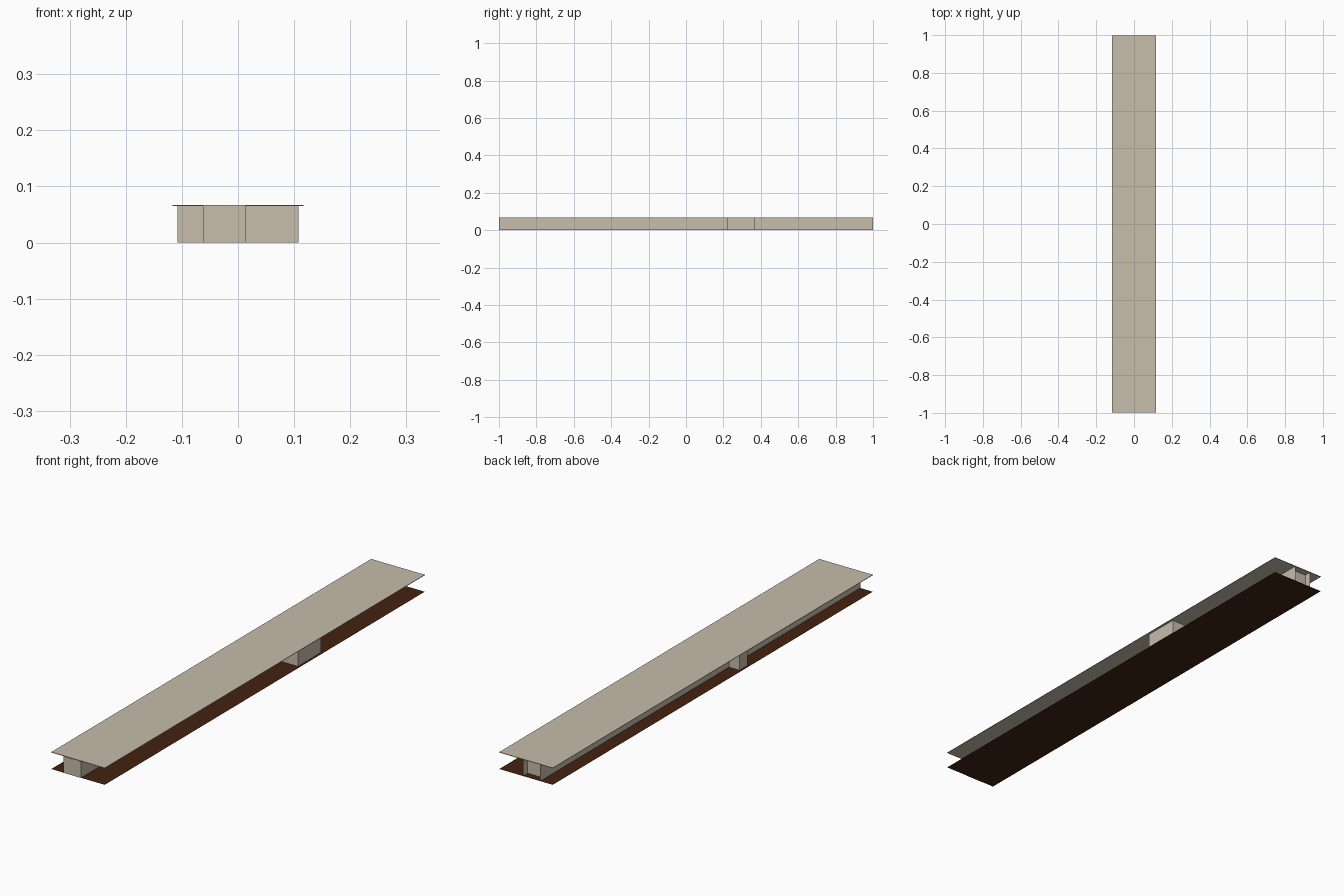
import bpy, bmesh

if "Cube" in bpy.data.objects:
    bpy.data.objects.remove(bpy.data.objects["Cube"])

HALF_W, WALL_H, ROOF_T = 0.117, 0.065, 0.002


def material(name, rgb):
    m = bpy.data.materials.new(name)
    m.diffuse_color = (*rgb, 1)
    m.use_nodes = True
    m.node_tree.nodes["Principled BSDF"].inputs["Base Color"].default_value = m.diffuse_color
    return m


BEIGE = material("warm beige", (0.57, 0.51, 0.41))
BROWN = material("dark brown", (0.056, 0.016, 0.006))


def finish(name, bm, mat):
    me = bpy.data.meshes.new(name)
    bm.to_mesh(me)
    bm.free()
    me.materials.append(mat)
    ob = bpy.data.objects.new(name, me)
    bpy.context.collection.objects.link(ob)
    return ob


def wall_strip(name, path, height, mat):
    """Upright sheet wall following a floor-plan path."""
    bm = bmesh.new()
    low = [bm.verts.new((x, y, 0)) for x, y in path]
    high = [bm.verts.new((x, y, height)) for x, y in path]
    for i in range(len(path) - 1):
        bm.faces.new((low[i], low[i + 1], high[i + 1], high[i]))
    return finish(name, bm, mat)


# Floor sheet
bm = bmesh.new()
bm.faces.new([bm.verts.new((x * HALF_W, y * 0.999, 0))
              for x, y in ((-1, -1), (1, -1), (1, 1), (-1, 1))])
finish("floor", bm, BROWN)

# Thin overhanging roof
bm = bmesh.new()
bmesh.ops.create_cube(bm, size=1)
for v in bm.verts:
    v.co.x *= 2 * HALF_W
    v.co.y *= 1.998
    v.co.z = v.co.z * ROOF_T + WALL_H + ROOF_T / 2
finish("roof", bm, BEIGE)

# Outer walls: narrow corridor with one bay on each long side (counter-clockwise)
L, R, OUT = -0.062, 0.013, 0.108
wall_strip("outer_walls", [
    (L, 1), (L, -0.18), (-OUT, -0.18), (-OUT, -0.23), (L, -0.23), (L, -1),
    (R, -1), (R, 0.22), (OUT, 0.22), (OUT, 0.365), (R, 0.365), (R, 1)],
    WALL_H, BEIGE)

# Back wall, recessed between the side walls
wall_strip("back_wall", [(R, 0.97), (L, 0.97)], WALL_H, BEIGE)
